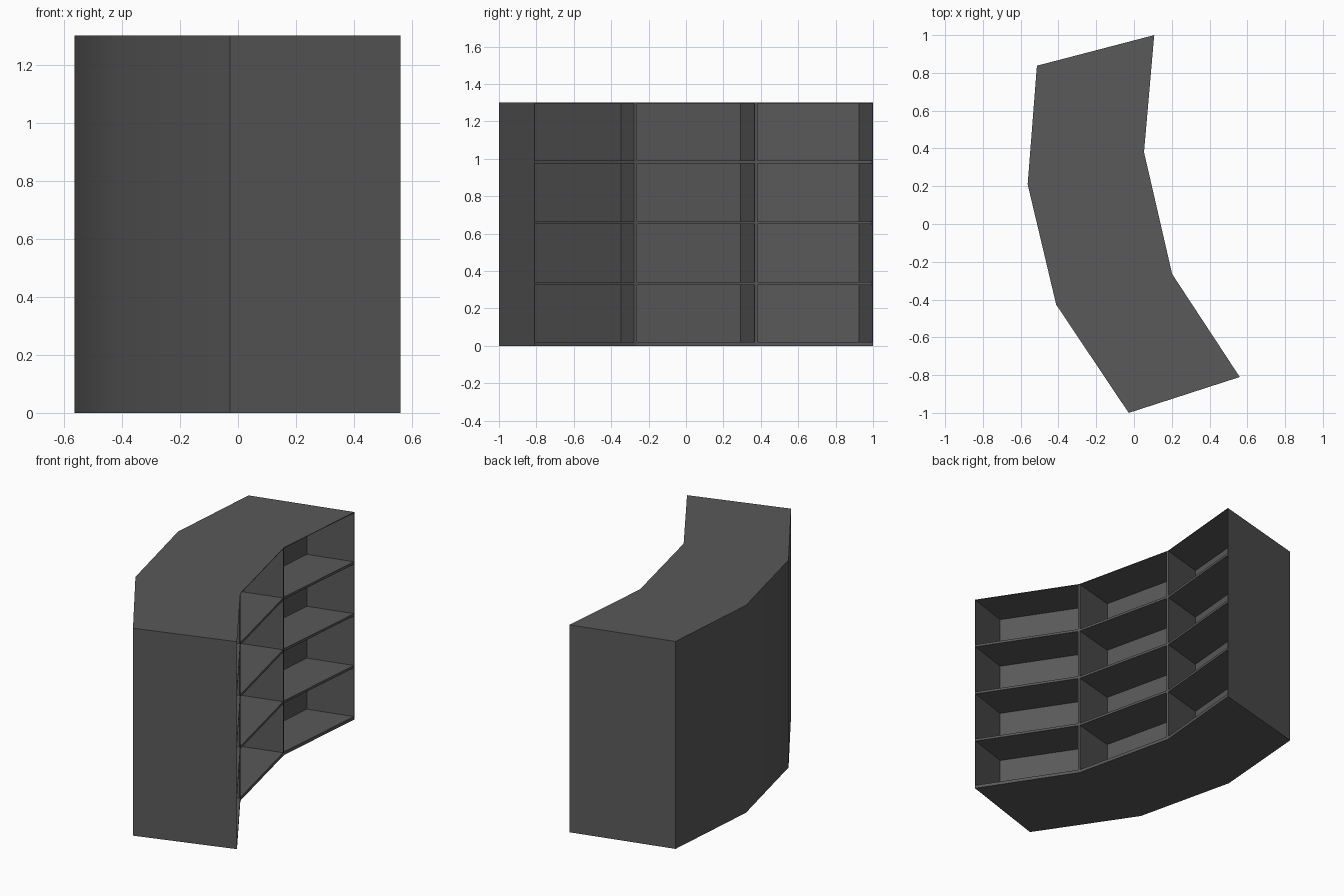
import bpy, bmesh
from mathutils import Vector

if "Cube" in bpy.data.objects:
    bpy.data.objects.remove(bpy.data.objects["Cube"])

H = 1.30        # total height
RECESS = 0.445  # fraction of the depth taken by the open bays
SKIN = 0.004    # thin top and end sheets

# Plan of the curved bookcase: open side and rear side at each station
front = [Vector(p) for p in [(0.107, 1.0), (0.053, 0.38), (0.202, -0.265), (0.56, -0.81)]]
rear = [Vector(p) for p in [(-0.514, 0.838), (-0.563, 0.21), (-0.412, -0.427), (-0.028, -1.0)]]
inner = [f.lerp(r, RECESS) for f, r in zip(front, rear)]

grey = bpy.data.materials.new("dark grey")
grey.diffuse_color = (0.1, 0.1, 0.1, 1)
grey.use_nodes = True
grey.node_tree.nodes["Principled BSDF"].inputs["Base Color"].default_value = grey.diffuse_color


def prism(name, outline, z0, z1):
    """Extrude a plan outline between two heights."""
    bm = bmesh.new()
    face = bm.faces.new([bm.verts.new((p.x, p.y, z0)) for p in outline])
    top = bmesh.ops.extrude_face_region(bm, geom=[face])["geom"]
    bmesh.ops.translate(bm, vec=(0, 0, z1 - z0),
                        verts=[g for g in top if isinstance(g, bmesh.types.BMVert)])
    bmesh.ops.recalc_face_normals(bm, faces=bm.faces[:])
    mesh = bpy.data.meshes.new(name)
    bm.to_mesh(mesh)
    bm.free()
    mesh.materials.append(grey)
    obj = bpy.data.objects.new(name, mesh)
    bpy.context.collection.objects.link(obj)
    return obj


def strip(name, z0, z1, trim=0.0):
    """Slab covering the open bays, ends trimmed by a small fraction."""
    a, b = front[:], inner[:]
    for line in (a, b):
        line[0] = line[0].lerp(line[1], trim)
        line[-1] = line[-1].lerp(line[-2], trim)
    return prism(name, a + b[::-1], z0, z1)


# Solid rear body, with its curved back smoothed
body = prism("rear_body", inner + rear[::-1], 0, H)
bpy.context.view_layer.objects.active = body
body.select_set(True)
bpy.ops.object.shade_smooth_by_angle(angle=0.6)
for poly in body.data.polygons:
    if poly.normal.x > 0.5:
        poly.use_smooth = False

# Top sheet, base and three shelves
strip("top_sheet", H - SKIN, H)
strip("base_board", 0, 0.02)
for i in (1, 2, 3):
    z = 0.325 * i
    strip(f"shelf_{i}", z, z + 0.015, 0.003)

# Upright boards: thin end sheets and two dividers between bays
for name, i, lo, hi in [("end_sheet_back", 0, -SKIN, 0), ("divider_back", 1, -0.013, 0.003),
                        ("divider_front", 2, -0.013, 0.003), ("end_sheet_front", 3, 0, SKIN)]:
    d = (front[i] - inner[i]).normalized()
    n = Vector((-d.y, d.x))   # points towards +y
    f, b = front[i], inner[i]
    prism(name, [f + n * lo, f + n * hi, b + n * hi, b + n * lo], 0.02, H - SKIN)
